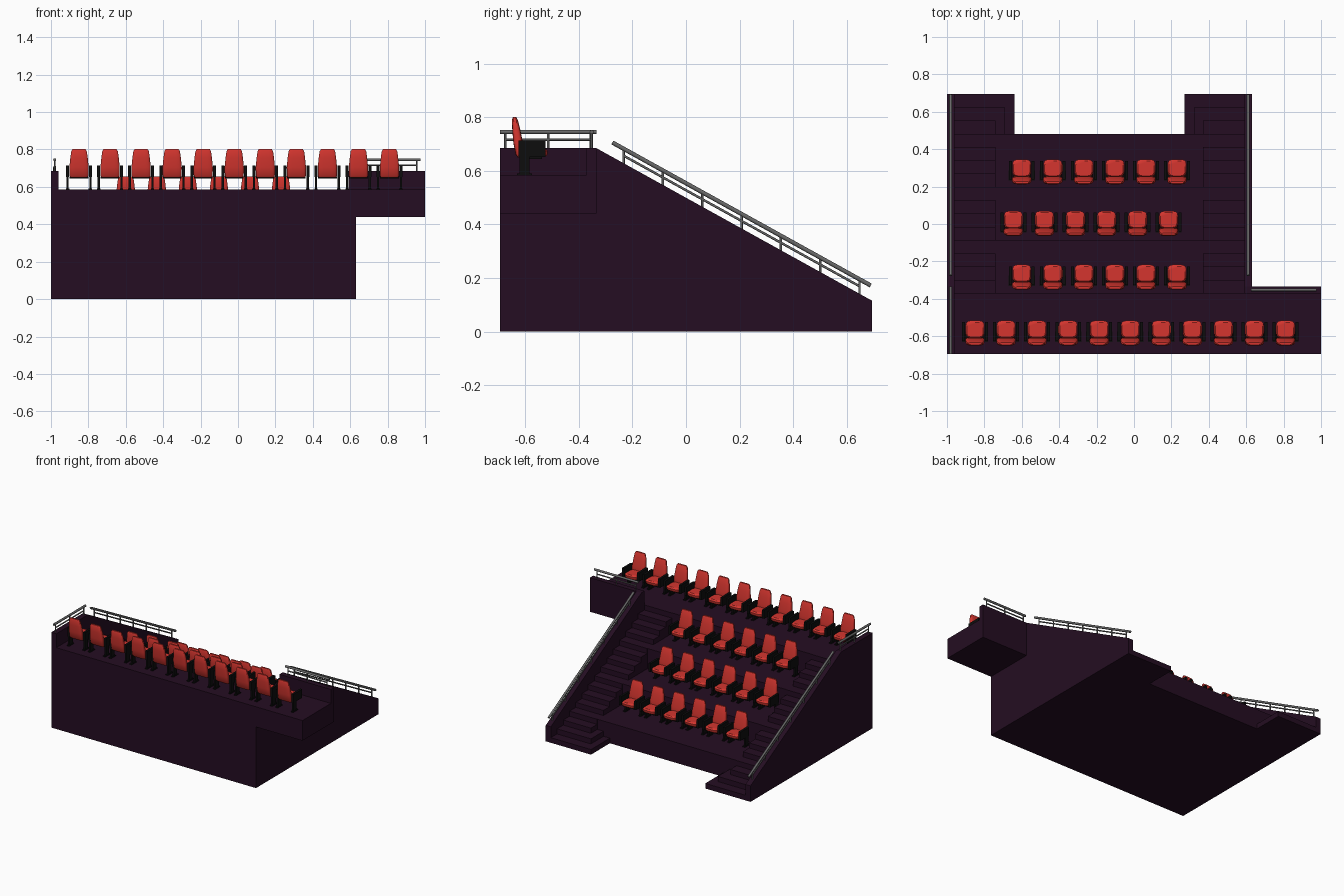
import bpy, bmesh, math
from mathutils import Vector

cube = bpy.data.objects.get("Cube")
if cube:
    bpy.data.objects.remove(cube, do_unlink=True)


def material(name, color):
    m = bpy.data.materials.new(name)
    m.use_nodes = True
    m.diffuse_color = (*color, 1)
    m.node_tree.nodes["Principled BSDF"].inputs["Base Color"].default_value = (*color, 1)
    return m


PLUM = material("dark_plum", (0.018, 0.004, 0.016))
RED = material("seat_red", (0.66, 0.036, 0.028))
BLACK = material("seat_black", (0.004, 0.004, 0.004))
STEEL = material("rail_grey", (0.14, 0.14, 0.14))


def add_object(name, data, mats):
    for m in mats:
        data.materials.append(m)
    ob = bpy.data.objects.new(name, data)
    bpy.context.collection.objects.link(ob)
    return ob


def prism(name, profile, x0, x1):
    """Extrude a (y, z) profile along x."""
    bm = bmesh.new()
    face = bm.faces.new([bm.verts.new((x0, y, z)) for y, z in profile])
    out = bmesh.ops.extrude_face_region(bm, geom=[face])
    moved = [g for g in out["geom"] if isinstance(g, bmesh.types.BMVert)]
    bmesh.ops.translate(bm, verts=moved, vec=(x1 - x0, 0, 0))
    bmesh.ops.recalc_face_normals(bm, faces=bm.faces)
    me = bpy.data.meshes.new(name)
    bm.to_mesh(me)
    bm.free()
    return add_object(name, me, [PLUM])


def block(name, x0, x1, y0, y1, z0, z1):
    return prism(name, [(y0, z0), (y1, z0), (y1, z1), (y0, z1)], x0, x1)


def steps(front, run, rise, count):
    """Stepped profile climbing towards -y, closed at the rear wall."""
    pts = [(REAR, 0), (front, 0)]
    for i in range(count):
        y = front - i * run
        if i:
            pts.append((y, i * rise))
        pts.append((y, (i + 1) * rise))
    return pts + [(REAR, count * rise)]


REAR, FRONT, TIER_FRONT = -0.695, 0.695, 0.48
LEVEL = 0.585
RISE, RUN = LEVEL / 16, 0.071
TIER_RUN = 4 * RUN
MID = -0.185                      # centre line of the main block
WALL_Y, WALL_Z, END_Z = -0.335, 0.685, 0.115
SLOPE = (END_Z - WALL_Z) / (FRONT - WALL_Y)


def both_sides(x0, x1):
    yield "right", x0, x1
    yield "left", 2 * MID - x1, 2 * MID - x0


# Seating tiers
prism("tiers", steps(TIER_FRONT, TIER_RUN, LEVEL / 4, 4), -0.74, 2 * MID + 0.74)

# Stairs with wrapped lower steps
for side, a, b in both_sides(-1, -0.74):
    prism(f"{side}_stairs", steps(FRONT, RUN, RISE, 16), a, b)
for i in range(2):
    for side, a, b in both_sides(-0.74, -0.64 - i * 0.05):
        block(f"{side}_lower_step_{i + 1}", a, b, TIER_FRONT, FRONT - i * RUN,
              i * RISE, (i + 1) * RISE)

# Side walls with sloped tops
prism("right_wall", [(REAR, 0), (FRONT, 0), (FRONT, END_Z), (WALL_Y, WALL_Z), (REAR, WALL_Z)],
      -1, -0.96)
prism("left_wall", [(-0.372, 0), (FRONT, 0), (FRONT, END_Z), (WALL_Y, WALL_Z), (-0.372, WALL_Z)],
      0.59, 0.63)

# Overhanging entrance landing and its wall
block("landing", 0.63, 1, REAR, WALL_Y, 0.44, LEVEL)
block("landing_wall", 0.63, 1, -0.372, WALL_Y, LEVEL, WALL_Z)


# Railings
def pipes(name, paths, radius):
    cu = bpy.data.curves.new(name, "CURVE")
    cu.dimensions = "3D"
    cu.bevel_depth = radius
    cu.bevel_resolution = 2
    cu.use_fill_caps = True
    for path in paths:
        sp = cu.splines.new("POLY")
        sp.points.add(len(path) - 1)
        for p, co in zip(sp.points, path):
            p.co = (*co, 1)
    return add_object(name, cu, [STEEL])


def railing(name, start, end, inset, posts, height):
    """Handrail above the line start-end, with a thin middle bar and posts."""
    start, end = Vector(start), Vector(end)
    up = Vector((0, 0, height))
    d = (end - start).normalized() * inset
    a, b = start + d, end - d
    pipes(name + "_handrail", [(start + up, end + up)], 0.008)
    feet = [a.lerp(b, i / (posts - 1)) for i in range(posts)]
    thin = [(f - up * 0.1, f + up) for f in feet]
    pipes(name + "_posts", thin + [(a + up * 0.52, b + up * 0.52)], 0.0045)


def wall_top(x, y):
    return (x, y, WALL_Z + SLOPE * (y - WALL_Y))


for side, x in (("right", -0.98), ("left", 0.61)):
    railing(f"{side}_stair_rail", wall_top(x, -0.275), wall_top(x, 0.69), 0.048, 7, 0.054)
railing("right_top_rail", (-0.98, REAR, WALL_Z), (-0.98, WALL_Y, WALL_Z), 0.02, 3, 0.06)
railing("landing_rail", (0.625, -0.352, WALL_Z), (0.975, -0.352, WALL_Z), 0.02, 3, 0.06)


# Seat, built once and shared by every copy
def loft(bm, sections, mat, power=0.5, n=16):
    """Skin rounded sections given as (z, x, y, half width, half depth)."""
    rings = []
    for z, cx, cy, w, d in sections:
        ring = []
        for i in range(n):
            t = 2 * math.pi * (i + 0.5) / n
            c, s = math.cos(t), math.sin(t)
            ring.append(bm.verts.new((cx + math.copysign(abs(c) ** power, c) * w,
                                      cy + math.copysign(abs(s) ** power, s) * d, z)))
        rings.append(ring)
    faces = [bm.faces.new(rings[0][::-1]), bm.faces.new(rings[-1])]
    for lo, hi in zip(rings, rings[1:]):
        for i in range(n):
            j = (i + 1) % n
            faces.append(bm.faces.new((lo[i], lo[j], hi[j], hi[i])))
    for f in faces:
        f.material_index = mat


def box(bm, x, y, z, sx, sy, sz):
    verts = bmesh.ops.create_cube(bm, size=1)["verts"]
    bmesh.ops.scale(bm, verts=verts, vec=(sx, sy, sz))
    bmesh.ops.translate(bm, verts=verts, vec=(x, y, z))
    for f in {f for v in verts for f in v.link_faces}:
        f.material_index = 1


bm = bmesh.new()
# backrest
loft(bm, [(0.064, 0, -0.035, 0.046, 0.009), (0.075, 0, -0.038, 0.051, 0.015),
          (0.12, 0, -0.044, 0.052, 0.018), (0.17, 0, -0.051, 0.047, 0.015),
          (0.205, 0, -0.056, 0.042, 0.011), (0.217, 0, -0.057, 0.035, 0.006)], 0)
# cushion and its pan
loft(bm, [(0.07, 0, 0.02, 0.046, 0.042), (0.078, 0, 0.02, 0.051, 0.047),
          (0.09, 0, 0.02, 0.051, 0.047), (0.098, 0, 0.018, 0.044, 0.04)], 0)
box(bm, 0, 0.008, 0.065, 0.1, 0.075, 0.012)
# arms, legs and feet
for s in (-1, 1):
    box(bm, s * 0.061, 0.008, 0.098, 0.016, 0.1, 0.062)
    box(bm, s * 0.061, -0.02, 0.035, 0.012, 0.036, 0.07)
    box(bm, s * 0.061, -0.02, 0.003, 0.018, 0.055, 0.006)
seat_mesh = bpy.data.meshes.new("seat")
bm.to_mesh(seat_mesh)
bm.free()
seat_mesh.materials.append(RED)
seat_mesh.materials.append(BLACK)

# Rows of seats: first x, y, count
rows = [(-0.6, 0.279, 6), (-0.645, 0.003, 6), (-0.6, -0.284, 6), (-0.85, -0.583, 11)]
seats = []
for r, (x, y, count) in enumerate(rows):
    for i in range(count):
        ob = add_object(f"seat_row_{r + 1}_{i + 1}", seat_mesh, [])
        ob.location = (x + i * 0.166, y, (r + 1) * LEVEL / 4)
        seats.append(ob)

bpy.ops.object.select_all(action="DESELECT")
seats[0].select_set(True)
bpy.context.view_layer.objects.active = seats[0]
bpy.ops.object.shade_smooth_by_angle(angle=math.radians(40))
